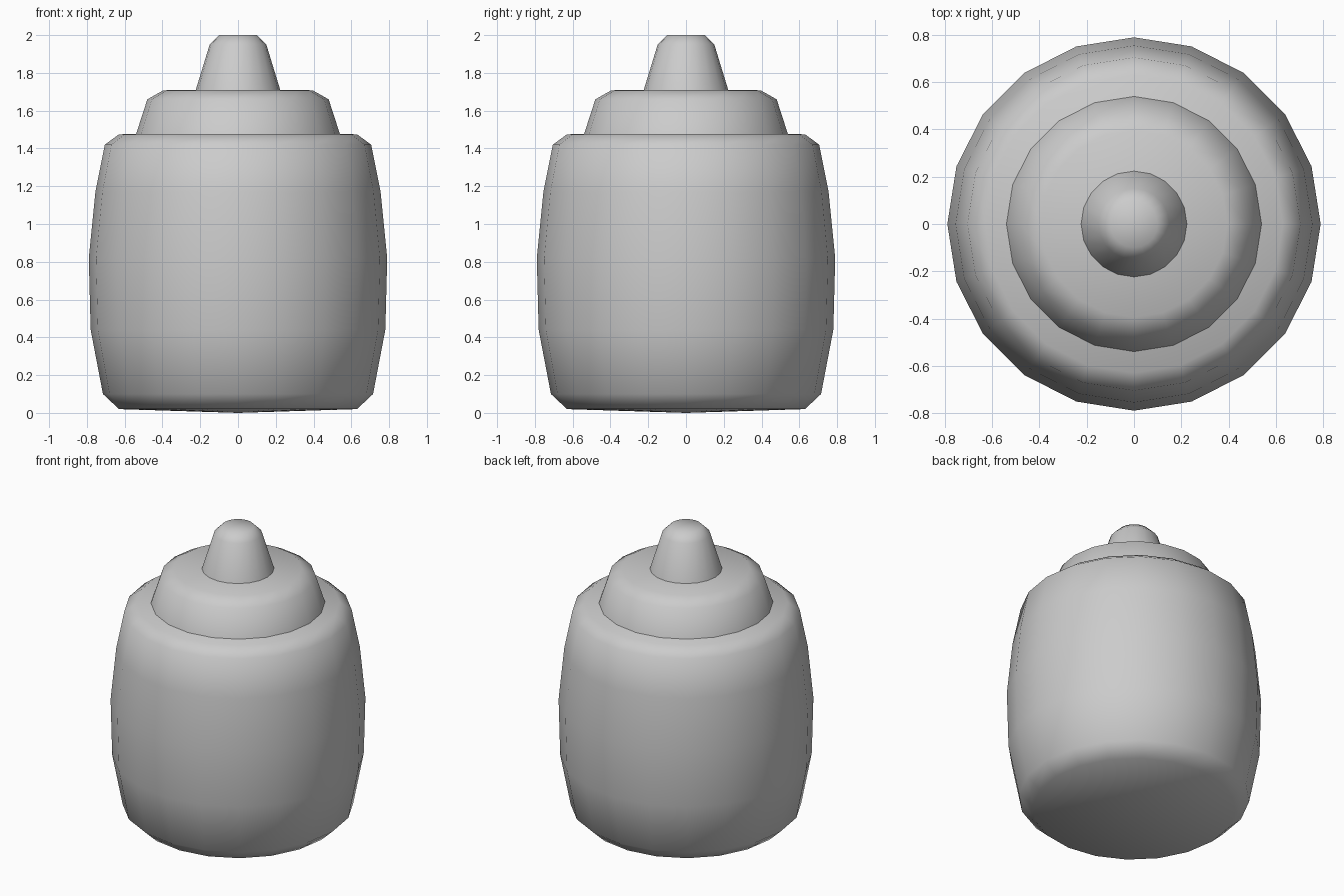
import bpy
import math

if "Cube" in bpy.data.objects:
    bpy.data.objects.remove(bpy.data.objects["Cube"], do_unlink=True)

SIDES = 20

grey = bpy.data.materials.new("plain_grey")
grey.use_nodes = True
colour = (0.6, 0.6, 0.6, 1)
grey.diffuse_color = colour
grey.node_tree.nodes["Principled BSDF"].inputs["Base Color"].default_value = colour


def lathe(name, profile, bottom, top):
    """Turn (radius, height) rings into a solid closed at its end points."""
    verts, faces = [], []
    for radius, z in profile:
        for i in range(SIDES):
            a = math.tau * i / SIDES
            verts.append((radius * math.cos(a), radius * math.sin(a), z))
    last = (len(profile) - 1) * SIDES
    low, high = len(verts), len(verts) + 1
    verts += [(0, 0, bottom), (0, 0, top)]
    for i in range(SIDES):
        j = (i + 1) % SIDES
        for k in range(0, last, SIDES):
            faces.append((k + i, k + j, k + SIDES + j, k + SIDES + i))
        faces.append((low, j, i))
        faces.append((high, last + i, last + j))
    mesh = bpy.data.meshes.new(name)
    mesh.from_pydata(verts, [], faces)
    mesh.materials.append(grey)
    obj = bpy.data.objects.new(name, mesh)
    bpy.context.collection.objects.link(obj)
    bpy.ops.object.select_all(action="DESELECT")
    obj.select_set(True)
    bpy.context.view_layer.objects.active = obj
    bpy.ops.object.shade_smooth_by_angle(angle=math.radians(60))
    return obj


# Barrel-shaped bottle with chamfered rims
lathe("bottle_body",
      [(0.63, 0.02), (0.715, 0.10), (0.78, 0.44), (0.79, 0.82),
       (0.755, 1.17), (0.705, 1.42), (0.63, 1.475)], 0.0, 1.48)

# Stepped screw cap
lathe("cap", [(0.54, 1.475), (0.48, 1.66), (0.395, 1.708)], 1.475, 1.71)

# Tapered spout
lathe("spout", [(0.225, 1.705), (0.15, 1.95), (0.10, 2.0)], 1.705, 2.0)
